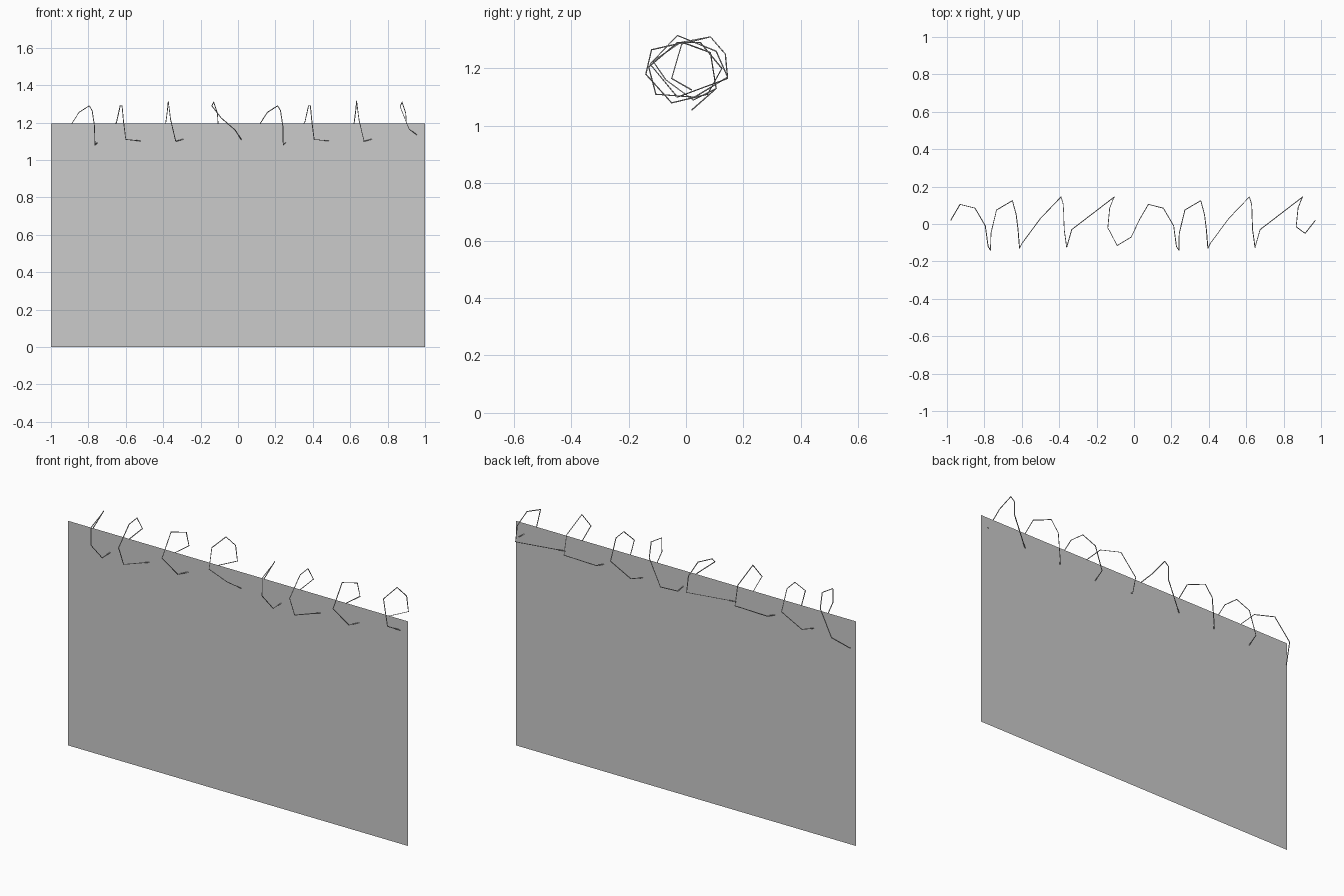
import bpy, bmesh

if "Cube" in bpy.data.objects:
    bpy.data.objects.remove(bpy.data.objects["Cube"])

WALL_H = 1.195
REPEAT = 1.007      # length of one wire section
WIRE_R = 0.0025

# thin upright panel, single sheet
bpy.ops.mesh.primitive_plane_add(size=1)
panel = bpy.context.object
panel.name = "wall_panel"
bm = bmesh.new()
bm.from_mesh(panel.data)
for v in bm.verts:
    x, y, _ = v.co
    v.co = (2 * x, 0, (y + 0.5) * WALL_H)
bm.to_mesh(panel.data)
bm.free()

# one section of the irregular four-turn coil
section = [
    (-.98, .02, 1.055), (-.93, .105, 1.13), (-.85, .085, 1.255), (-.795, -.01, 1.29),
    (-.78, -.12, 1.265), (-.767, -.14, 1.18), (-.765, -.05, 1.08),
    (-.735, .075, 1.11), (-.65, .125, 1.2), (-.63, .05, 1.29), (-.62, -.03, 1.29),
    (-.612, -.13, 1.205), (-.60, -.105, 1.11), (-.50, .03, 1.1),
    (-.39, .145, 1.17), (-.378, .105, 1.26), (-.373, -.03, 1.315),
    (-.36, -.125, 1.215), (-.333, -.03, 1.1), (-.105, .145, 1.165),
    (-.11, .137, 1.25), (-.13, .085, 1.31),
]
# joint between the sections, and the loose end
joint = [(-.14, -.02, 1.29), (-.09, -.115, 1.225), (-.015, -.07, 1.16)]
loose_end = [(.867, -.015, 1.285), (.915, -.05, 1.165), (.97, .02, 1.125)]
second = [(x + REPEAT, y, z) for x, y, z in section]
second[0] = (.03, .025, 1.09)
path = section + joint + second + loose_end

# coiled wire along the top edge
curve = bpy.data.curves.new("coiled_wire", 'CURVE')
curve.dimensions = '3D'
curve.bevel_depth = WIRE_R
curve.bevel_resolution = 0
curve.use_fill_caps = True
spline = curve.splines.new('POLY')
spline.points.add(len(path) - 1)
for p, co in zip(spline.points, path):
    p.co = (*co, 1)
spline.use_smooth = False
wire = bpy.data.objects.new("coiled_wire", curve)
bpy.context.collection.objects.link(wire)
